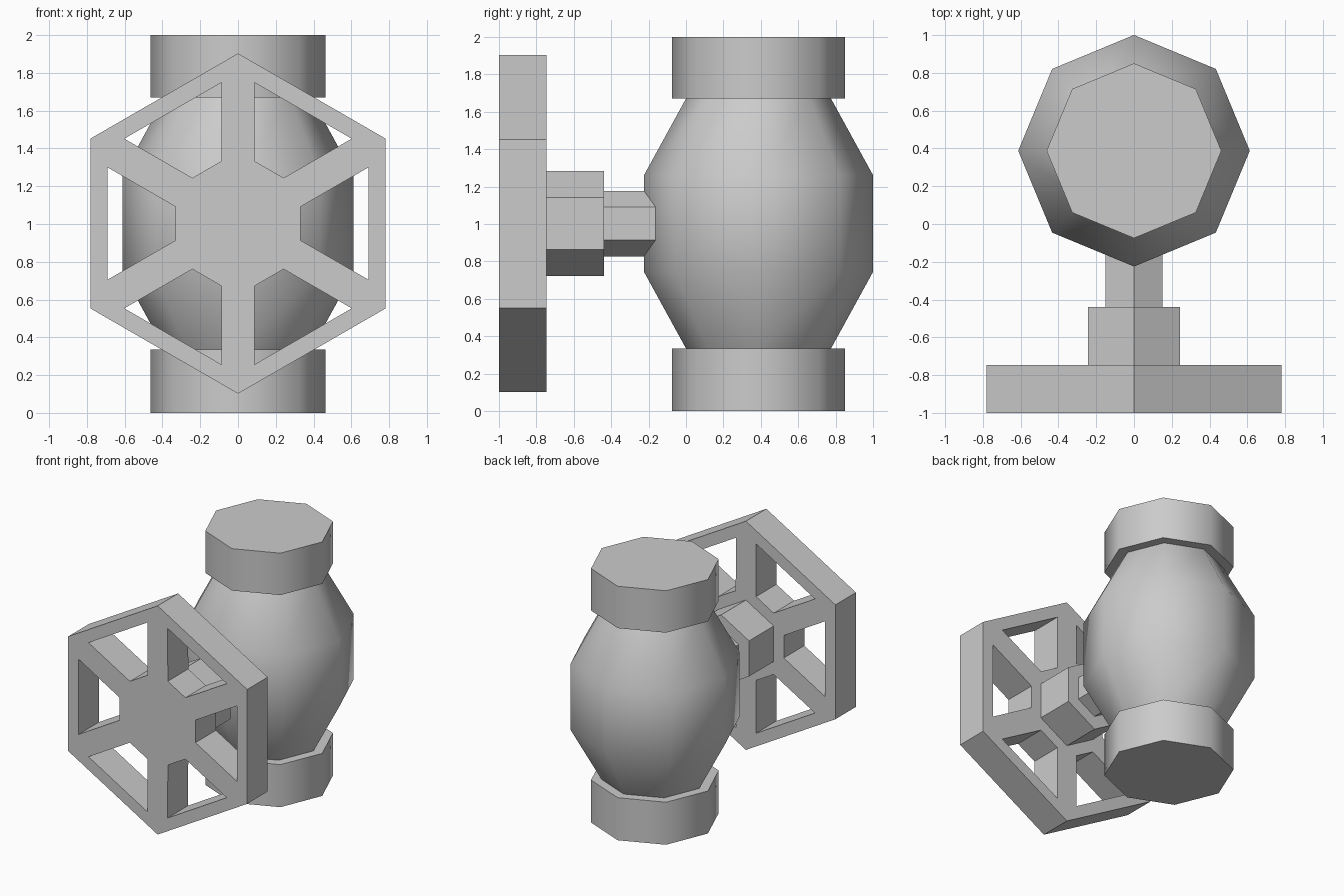
import bpy, bmesh, math

if "Cube" in bpy.data.objects:
    bpy.data.objects.remove(bpy.data.objects["Cube"])

AXIS_Z = 1.0025   # height of the handwheel axis
BODY_Y = 0.3875   # centre of the valve body


def make_object(name, bm):
    bmesh.ops.recalc_face_normals(bm, faces=bm.faces)
    mesh = bpy.data.meshes.new(name)
    bm.to_mesh(mesh)
    bm.free()
    obj = bpy.data.objects.new(name, mesh)
    bpy.context.collection.objects.link(obj)
    return obj


def lathe(name, profile, sides):
    """Closed solid from (radius, z) rings around the z axis."""
    bm = bmesh.new()
    rings = [[bm.verts.new((r * math.cos(a), r * math.sin(a), z))
              for a in (2 * math.pi * i / sides for i in range(sides))]
             for r, z in profile]
    for low, high in zip(rings, rings[1:]):
        for i in range(sides):
            j = (i + 1) % sides
            bm.faces.new((low[i], low[j], high[j], high[i]))
    bm.faces.new(rings[0])
    bm.faces.new(rings[-1])
    return make_object(name, bm)


# Valve body with a flange at each end
body = lathe("valve_body", [
    (0.4625, 0), (0.4625, 0.335), (0.3875, 0.335), (0.6125, 0.745),
    (0.6125, 1.26), (0.3875, 1.67), (0.4625, 1.67), (0.4625, 2)], 8)
body.location.y = BODY_Y
bpy.context.view_layer.objects.active = body
body.select_set(True)
bpy.ops.object.shade_smooth_by_angle(angle=math.radians(50))

# Hexagonal hub and stem, corners pointing up
for name, radius, y0, y1 in (("wheel_hub", 0.28, -0.745, -0.438),
                             ("valve_stem", 0.175, -0.438, -0.1)):
    part = lathe(name, [(radius, 0), (radius, y1 - y0)], 6)
    part.location = (0, y1, AXIS_Z)
    part.rotation_euler = (math.pi / 2, math.pi / 6, 0)

# Six-spoked handwheel: flat pattern of rim, spokes and centre, then thickened
bm = bmesh.new()


def wheel_vert(x, z, turn):
    c, s = math.cos(turn), math.sin(turn)
    return bm.verts.new((x * c - z * s, 0, x * s + z * c))


corners, holes = [], []
for i in range(6):
    turn = i * math.pi / 3
    corners.append(wheel_vert(0.78, -0.4503, turn))
    holes.append([wheel_vert(x, z, turn) for x, z in
                  ((0.69, -0.297), (0.33, -0.0885), (0.33, 0.0885), (0.69, 0.297))])
for i in range(6):
    j = (i + 1) % 6
    bm.faces.new((corners[i], corners[j], holes[i][3], holes[i][0]))
    bm.faces.new((corners[j], holes[j][0], holes[j][1], holes[i][2], holes[i][3]))
bm.faces.new([v for hole in holes for v in hole[1:3]])
wheel = make_object("handwheel", bm)
wheel.location = (0, -0.8725, AXIS_Z)
thick = wheel.modifiers.new("thickness", 'SOLIDIFY')
thick.thickness = 0.255
thick.offset = 0
